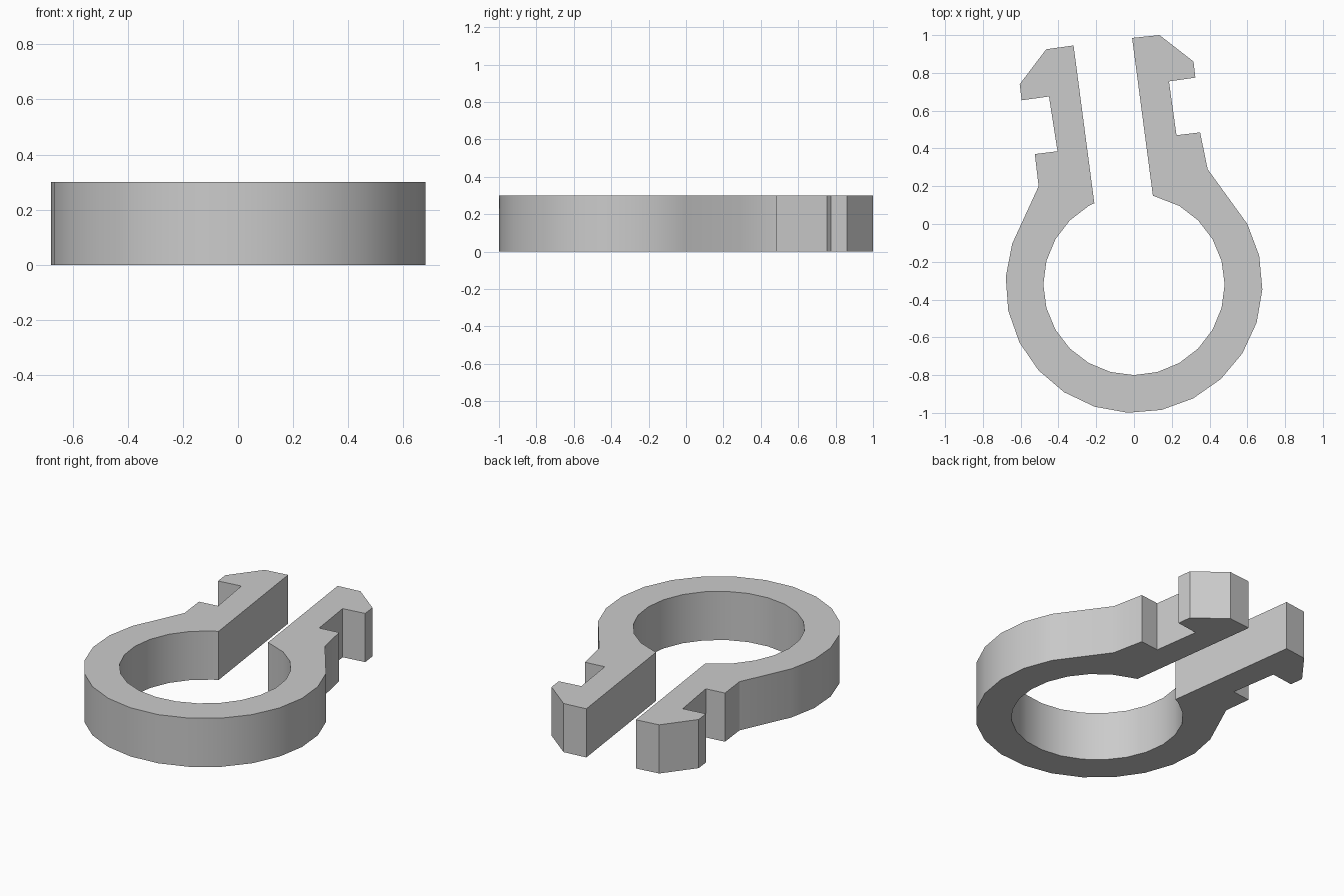
import bpy, bmesh, math

cube = bpy.data.objects.get("Cube")
if cube:
    bpy.data.objects.remove(cube, do_unlink=True)

HEIGHT = 0.3
CENTRE_Y = -0.32


def arc(radius, start, end, steps):
    """Points on a ring arc, angles in degrees."""
    angles = [math.radians(start + (end - start) * i / steps) for i in range(steps + 1)]
    return [(radius * math.cos(a), CENTRE_Y + radius * math.sin(a)) for a in angles]


# Hooked arms, each from its inner root round the barb to its outer shoulder
left_arm = [(0.10, 0.15), (-0.01, 0.985), (0.135, 1.0), (0.315, 0.86), (0.325, 0.775),
            (0.185, 0.755), (0.225, 0.47), (0.35, 0.485), (0.39, 0.29)]
right_arm = [(-0.21, 0.11), (-0.32, 0.945), (-0.465, 0.925), (-0.605, 0.74), (-0.595, 0.655),
             (-0.45, 0.675), (-0.405, 0.385), (-0.525, 0.37), (-0.505, 0.20)]

# One closed outline: arm, outside of ring, other arm, inside of ring
outline = (left_arm + arc(0.68, 28, -198.4, 15)
           + right_arm[::-1] + arc(0.48, -240, 60, 20))

# Extrude the outline into the clip
bm = bmesh.new()
base = bm.faces.new([bm.verts.new((x, y, 0)) for x, y in outline])
top = bmesh.ops.extrude_face_region(bm, geom=[base], use_keep_orig=True)
bmesh.ops.translate(bm, vec=(0, 0, HEIGHT),
                    verts=[g for g in top["geom"] if isinstance(g, bmesh.types.BMVert)])
bmesh.ops.recalc_face_normals(bm, faces=bm.faces)
mesh = bpy.data.meshes.new("ring_clip")
bm.to_mesh(mesh)
bm.free()

clip = bpy.data.objects.new("ring_clip", mesh)
bpy.context.collection.objects.link(clip)

# Plain grey material
grey = bpy.data.materials.new("light_grey")
grey.use_nodes = True
colour = (0.6, 0.6, 0.6, 1)
grey.diffuse_color = colour
grey.node_tree.nodes["Principled BSDF"].inputs["Base Color"].default_value = colour
mesh.materials.append(grey)

# Smooth ring walls, sharp corners
bpy.ops.object.select_all(action="DESELECT")
clip.select_set(True)
bpy.context.view_layer.objects.active = clip
bpy.ops.object.shade_smooth_by_angle(angle=math.radians(30))
